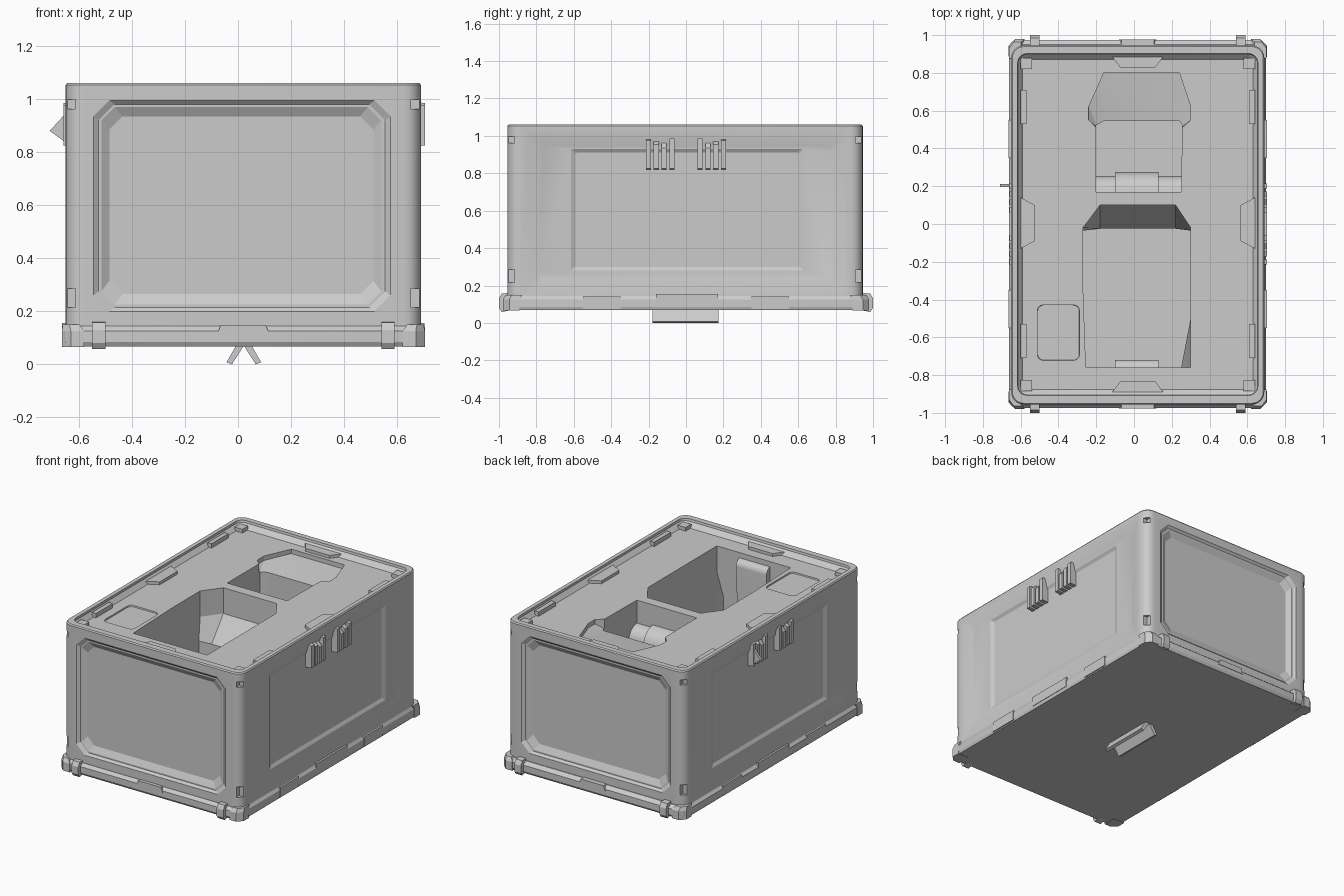
import bpy, bmesh, math

if "Cube" in bpy.data.objects:
    bpy.data.objects.remove(bpy.data.objects["Cube"])

XL, XR, YF, YB = -0.65, 0.69, -0.955, 0.945   # body footprint
XC = (XL + XR) / 2


def loft(name, loops):
    """Closed solid through equal-length loops of 3D points."""
    bm = bmesh.new()
    rings = [[bm.verts.new(p) for p in lp] for lp in loops]
    n = len(rings[0])
    for a, b in zip(rings, rings[1:]):
        for i in range(n):
            j = (i + 1) % n
            bm.faces.new((a[i], a[j], b[j], b[i]))
    bm.faces.new(rings[0])
    bm.faces.new(rings[-1])
    bmesh.ops.recalc_face_normals(bm, faces=bm.faces)
    me = bpy.data.meshes.new(name)
    bm.to_mesh(me)
    bm.free()
    ob = bpy.data.objects.new(name, me)
    bpy.context.collection.objects.link(ob)
    return ob


def rrect(x0, x1, y0, y1, r, n=4):
    pts = []
    for k, (cx, cy) in enumerate([(x1 - r, y1 - r), (x0 + r, y1 - r),
                                  (x0 + r, y0 + r), (x1 - r, y0 + r)]):
        for i in range(n + 1):
            a = math.pi / 2 * (k + i / n)
            pts.append((cx + r * math.cos(a), cy + r * math.sin(a)))
    return pts


def at_z(pts, z):
    return [(x, y, z) for x, y in pts]


def box(name, x0, x1, y0, y1, z0, z1):
    c = [(x0, y0), (x1, y0), (x1, y1), (x0, y1)]
    return loft(name, [at_z(c, z0), at_z(c, z1)])


def prism_y(name, xz, y0, y1):
    return loft(name, [[(x, y, z) for x, z in xz] for y in (y0, y1)])


def smooth(ob, angle=16):
    bpy.ops.object.select_all(action='DESELECT')
    bpy.context.view_layer.objects.active = ob
    ob.select_set(True)
    bpy.ops.object.shade_smooth_by_angle(angle=math.radians(angle))


def cut(ob, cutter):
    m = ob.modifiers.new("cut", 'BOOLEAN')
    m.operation, m.solver, m.object = 'DIFFERENCE', 'EXACT', cutter
    bpy.context.view_layer.objects.active = ob
    bpy.ops.object.modifier_apply(modifier=m.name)
    bpy.data.objects.remove(cutter)


# Main body
body = loft("case_body", [at_z(rrect(XL, XR, YF, YB, 0.065, 6), z) for z in (0.12, 1.052)]
            + [at_z(rrect(XL + .006, XR - .006, YF + .006, YB - .006, 0.06, 6), 1.06)])

# Sunken deck inside the rim
cut(body, loft("deck_cut", [at_z(rrect(-.59, .63, -.875, .87, .04), 1.015),
                            at_z(rrect(-.615, .655, -.905, .9, .05), 1.045),
                            at_z(rrect(-.62, .66, -.915, .91, .05), 1.1)]))


# Recessed wall panels: bevelled step, with a second shallow inset
def panel(axis, wall, sign, outer, inner, depth, r):
    loops = []
    for rect, d in ((outer, -0.02), (outer, 0.0), (inner, depth)):
        p = wall - sign * d
        loops.append([(p, a, b) if axis == 'x' else (a, p, b)
                      for a, b in rrect(*rect, r, 1)])
    cut(body, loft("panel_cut", loops))


for wall, s in ((YF, -1), (YB, 1)):
    panel('y', wall, s, (-.545, .575, .2, .995), (-.525, .555, .215, .98), .014, .06)
    panel('y', wall - s * .014, s, (-.515, .54, .225, .97), (-.485, .51, .265, .935), .02, .05)
for wall, s in ((XL, -1), (XR, 1)):
    panel('x', wall, s, (-.85, .85, .17, 1.0), (-.79, .79, .24, .945), .02, .03)
    panel('x', wall - s * .02, s, (-.615, .625, .28, .93), (-.59, .6, .3, .91), .012, .006)

# Notched corners near the top and bottom of the columns
for x in (XL, XR):
    for y in (YF, YB):
        for z, h in ((.25, .035), (.98, .018)):
            cut(body, box("notch_cut", x - .038, x + .038, y - .038, y + .038, z - h, z + h))

# Front pocket: chamfered back end stepping forward over a slope
front = [(-.255, -.76), (.25, -.76), (.3, -.5), (.3, -.02), (.22, .1),
         (-.18, .1), (-.27, -.02), (-.27, -.33)]
lower = [(x, min(y, -.035 + .1 * max(0, y))) for x, y in front]
front_top = [(.3 if i == 1 else x, y) for i, (x, y) in enumerate(front)]
cut(body, loft("front_pocket_cut", [at_z(lower, .15), at_z(lower, .68),
                                    at_z(front_top, .84), at_z(front_top, 1.06)]))

# Rear pocket with a gently sloped ledge at the back
rear_top = [(-.2, .17), (.25, .17), (.255, .51), (.3, .55), (.3, .62), (.24, .8),
            (-.16, .8), (-.24, .62), (-.24, .55), (-.2, .51)]
rear_mid = [(x if y < .52 else max(-.2, min(.255, x)), min(y, .51 + max(0, y - .51) * .12))
            for x, y in rear_top]
cut(body, loft("rear_pocket_cut", [at_z(rear_mid, .15), at_z(rear_mid, .955),
                                   at_z(rear_top, .985), at_z(rear_top, 1.06)]))

# Shallow square tray
cut(body, loft("tray_cut", [at_z(rrect(-.51, -.29, -.72, -.43, .03), 1.006),
                            at_z(rrect(-.52, -.28, -.73, -.42, .03), 1.06)]))
smooth(body)


# Rounded tabs inside the pockets
def tab(name, x0, x1, y, out, z0, z1):
    prof = [(y, z0)]
    for i in range(7):
        a = math.pi / 2 * i / 6
        prof.append((y + out * math.cos(a), z1 - abs(out) * (1 - math.sin(a))))
    smooth(loft(name, [[(x, p, z) for p, z in prof] for x in (x0, x1)]))


tab("rear_pocket_hump", -.205, .255, .165, .09, .14, .86)
tab("rear_pocket_tab", -.1, .13, .165, .11, .14, .88)
tab("front_pocket_tab", -.1, .13, -.765, .045, .14, .98)

# Grip rails around the deck: trapezoid plan
for name, y, s in (("front", -.89, 1), ("back", .885, -1)):
    plan = [(XC - .135, y), (XC + .135, y), (XC + .09, y + s * .06), (XC - .09, y + s * .06)]
    loft(name + "_grip", [at_z(plan, 1.0), at_z(plan, 1.035)])
for name, x, s in (("left", -.6, 1), ("right", .64, -1)):
    plan = [(x, -.13), (x, .14), (x + s * .075, .1), (x + s * .075, -.09)]
    loft(name + "_grip", [at_z(plan, 1.0), at_z(plan, 1.035)])
    for y in (-.62, .62):
        box(name + "_deck_bar", *sorted((x, x + s * .03)), y - .09, y + .09, 1.0, 1.045)
    for y, t in ((-.865, 1), (.86, -1)):
        box(name + "_deck_corner", *sorted((x, x + s * .06)),
            *sorted((y - t * .02, y + t * .04)), 1.0, 1.04)

# Base skirt
smooth(loft("base_skirt", [at_z(rrect(XL - .005, XR + .005, -.965, .965, .04), .068),
                           at_z(rrect(XL - .013, XR + .01, -.975, .975, .045), .085),
                           at_z(rrect(XL - .013, XR + .01, -.975, .975, .045), .125),
                           at_z(rrect(XL, XR, -.957, .95, .055), .145)]))

# Base trim: side strips, centre latches, corner shoes and end lugs
for name, x, s in (("left", XL, -1), ("right", XR, 1)):
    for y in (-.45, .45):
        box(name + "_trim", *sorted((x - s * .02, x + s * .014)), y - .1, y + .1, .075, .142)
    box(name + "_latch", *sorted((x - s * .02, x + s * .013)), -.16, .17, .09, .155)
for name, y, s in (("front", YF, -1), ("back", YB, 1)):
    prism_y(name + "_latch", [(XC - .1, .11), (XC + .1, .11), (XC + .085, .148), (XC - .085, .148)],
            *sorted((s * .92, s * .978)))
    for x in (-.525, .565):
        prof = [(s * .93, .07), (s * .985, .058), (s, .08), (s, .13), (s * .985, .158), (s * .93, .16)]
        loft(name + "_lug", [[(x + d, p, z) for p, z in prof] for d in (-.025, .025)])
    for x, t in ((XL, -1), (XR, 1)):
        plan = [(x + t * .014, s * .89), (x + t * .014, s * .945), (x - t * .02, s * .979),
                (x - t * .07, s * .979), (x - t * .07, s * .89)]
        top = [(x + (a - x) * .75, b * .985) for a, b in plan]
        loft(name + "_corner_shoe", [at_z(plan, .066), at_z(plan, .125), at_z(top, .15)])

# Side clips: groups of thin upright fins
for name, x, out in (("left", XL + .04, XL - .008), ("right", XR - .04, XR + .014)):
    for g in (-1, 1):
        for k, h in enumerate((.0, .05, .03, .01)):
            y = g * (.075 + k * .042)
            prism_y(name + "_clip_fin", [(x, .99), (out, .985 - h), (out, .825), (x, .82)],
                    y - .014, y + .014)
prism_y("left_clip_spur", [(XL + .05, 1.0), (-.71, .88), (XL + .05, .8)], .195, .212)

# Splayed carry flaps under the base
for s in (-1, 1):
    c = .022
    prism_y("bottom_flap", [(c, .07), (c + s * .03, .07), (c + s * .065, .008), (c + s * .045, 0)],
            -.18, .175)
